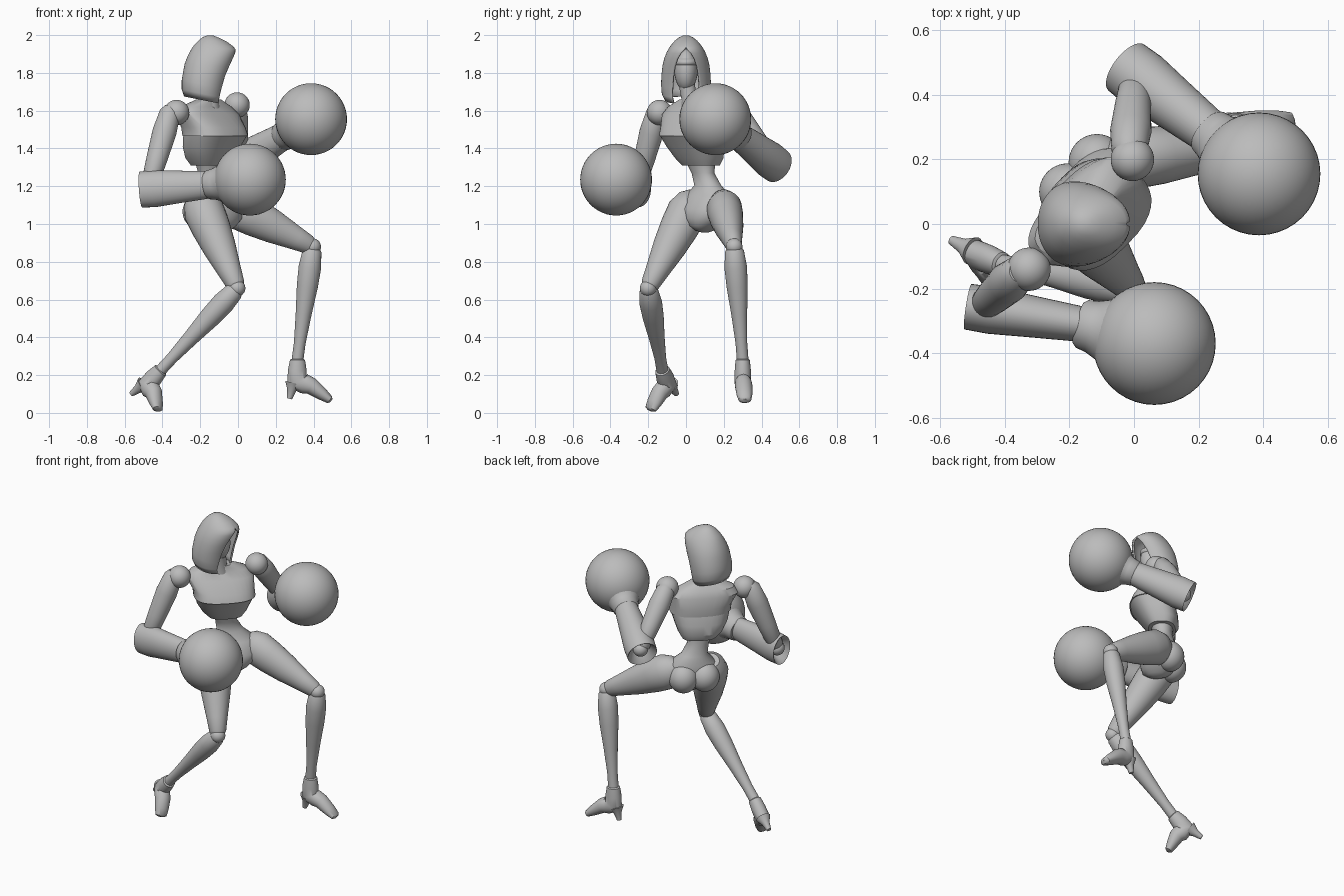
import bpy, bmesh, math
from mathutils import Vector

V = Vector
if "Cube" in bpy.data.objects:
    bpy.data.objects.remove(bpy.data.objects["Cube"])

grey = bpy.data.materials.new("plain_grey")
grey.use_nodes = True
grey.diffuse_color = (0.5, 0.5, 0.5, 1)
grey.node_tree.nodes["Principled BSDF"].inputs["Base Color"].default_value = (0.5, 0.5, 0.5, 1)

# torso axes: the body is turned between the front and its left
SIDE, FRONT, UP = V((0.7, 0.7, 0)), V((0.7, -0.7, 0)), V((0, 0, 1))


def finish(bm, name, angle=40):
    bmesh.ops.recalc_face_normals(bm, faces=bm.faces)
    mesh = bpy.data.meshes.new(name)
    bm.to_mesh(mesh)
    bm.free()
    mesh.materials.append(grey)
    obj = bpy.data.objects.new(name, mesh)
    bpy.context.collection.objects.link(obj)
    bpy.ops.object.select_all(action="DESELECT")
    bpy.context.view_layer.objects.active = obj
    obj.select_set(True)
    bpy.ops.object.shade_smooth_by_angle(angle=math.radians(angle))
    return obj


def loft(name, rings, power=2.0, sides=32, gaps=None, angle=40):
    """Skin rings of (centre, u axis, v axis, u radius, v radius); gaps leave a slit around +u."""
    bm = bmesh.new()
    loops = []
    for k, (c, u, v, a, b) in enumerate(rings):
        gap = gaps[k] if gaps else 0
        loop = []
        for i in range(sides):
            t = gap + (2 * math.pi - 2 * gap) * i / (sides - 1 if gaps else sides)
            p, q = math.cos(t), math.sin(t)
            p = math.copysign(abs(p) ** (2 / power), p)
            q = math.copysign(abs(q) ** (2 / power), q)
            loop.append(bm.verts.new(c + u * p * a + v * q * b))
        loops.append(loop)
    for lo, hi in zip(loops, loops[1:]):
        for i in range(sides - 1 if gaps else sides):
            j = (i + 1) % sides
            bm.faces.new((lo[i], lo[j], hi[j], hi[i]))
    if not gaps:
        bm.faces.new(loops[0])
    bm.faces.new(loops[-1])
    bmesh.ops.remove_doubles(bm, verts=bm.verts, dist=.0002)
    return finish(bm, name, angle)


def limb(name, a, b, profile, wide=1.0):
    """Straight turned limb; profile holds (position along, radius), wide scales it sideways."""
    a, b = V(a), V(b)
    d = (b - a).normalized()
    u = d.cross(UP).normalized()
    v = d.cross(u)
    return loft(name, [(a.lerp(b, t), u, v, r * wide, r) for t, r in profile])


def ball(name, c, r, scale=(1, 1, 1)):
    bm = bmesh.new()
    bmesh.ops.create_uvsphere(bm, u_segments=40, v_segments=24, radius=r)
    for w in bm.verts:
        w.co = V(c) + V([w.co[i] * scale[i] for i in range(3)])
    return finish(bm, name)


def torso(name, rows, power, angle=28):
    loft(name, [(V((x, y, z)), SIDE, FRONT, a, b) for x, y, z, a, b in rows], power, angle=angle)


# chest armour, upper plate and ribs
torso("chest_lower", [(-.15, .08, 1.31, .105, .08), (-.15, .07, 1.35, .135, .105),
                      (-.14, .05, 1.41, .162, .122), (-.12, .03, 1.47, .18, .135)], 2.6)
torso("chest_upper", [(-.12, .03, 1.465, .185, .138), (-.13, .035, 1.51, .185, .13),
                      (-.16, .04, 1.58, .205, .095), (-.17, .04, 1.62, .17, .072),
                      (-.155, .03, 1.66, .07, .05)], 2.6)
# waist and hips
torso("waist_and_pelvis", [(-.15, .075, 1.34, .09, .07), (-.15, .09, 1.27, .065, .055),
                           (-.14, .115, 1.205, .08, .06), (-.125, .115, 1.15, .14, .09),
                           (-.11, .1, 1.08, .165, .11), (-.1, .1, 1.03, .135, .105),
                           (-.095, .1, .99, .08, .09), (-.09, .1, .965, .04, .055),
                           (-.09, .1, .955, .012, .02)], 2.1, 60)
for side, s in (("left", 1), ("right", -1)):
    ball(side + "_buttock", V((-.16, .145, 1.065)) + SIDE * s * .065, .088, (1, 1, 1.05))

# neck, head and face mask
limb("neck", (-.15, .03, 1.6), (-.14, 0, 1.76), [(0, .06), (.4, .042), (1, .042)])
ball("head", (-.145, 0, 1.815), .075, (1.05, .82, 1.5))
ball("forehead_band", (-.14, 0, 1.855), .075, (1.05, .85, .45))

# hood with a pointed opening: height, back, front, half depth, slit half angle
HOOD = [(1.655, -.285, -.085, .112, .62), (1.69, -.298, -.08, .128, .6), (1.74, -.298, -.07, .132, .56),
        (1.79, -.292, -.053, .13, .52), (1.84, -.283, -.034, .124, .47), (1.88, -.268, -.02, .114, .38),
        (1.91, -.253, -.012, .102, .24), (1.93, -.241, -.012, .091, .08), (1.945, -.23, -.025, .081, 0),
        (1.97, -.207, -.06, .06, 0), (1.988, -.185, -.1, .037, 0), (1.998, -.16, -.13, .015, 0)]
hood = loft("hood", [(V(((back + front) / 2, 0, z)), V((1, 0, -.2 if z < 1.75 else -.05)), V((0, 1, 0)),
                      (front - back) / 2, b) for z, back, front, b, g in HOOD],
            2.1, 64, [row[-1] for row in HOOD], 50)
shell = hood.modifiers.new("thickness", "SOLIDIFY")
shell.thickness = .01

# arms: shoulder, elbow, wrist, glove, cuff width
ARMS = {"left": ((-.005, .2, 1.63), (.005, .462, 1.325), (.24, .28, 1.465), (.387, .155, 1.555), .95),
        "right": ((-.325, -.14, 1.59), (-.475, -.262, 1.185), (-.15, -.312, 1.208), (.063, -.37, 1.235), .75)}
for side, (shoulder, elbow, wrist, glove, wide) in ARMS.items():
    ball(side + "_shoulder", shoulder, .067)
    out = V((-.035, -.015, 0)) if side == "right" else V((-.01, .03, 0))
    limb(side + "_upper_arm", V(shoulder) + out, elbow,
         [(-.07, .035), (0, .055), (.25, .064), (.6, .056), (.95, .045), (1, .03)])
    ball(side + "_elbow", elbow, .045)
    # hollow cuff at the elbow end
    limb(side + "_forearm", elbow, wrist,
         [(.12, .04), (-.11, .088), (-.12, .095), (.1, .098), (.5, .086), (1, .072)], wide)
    limb(side + "_glove_cuff", wrist, glove,
         [(-.1, .066), (-.05, .076), (.1, .082), (.25, .095), (.45, .13)])
    ball(side + "_glove", glove, .19)

# legs: hip, knee, ankle, toe, heel tip, thigh width
LEGS = {"left": ((-.02, .2, 1.09), (.395, .255, .88), (.315, .30, .28), (.485, .312, .07), (.272, .3, .075), .87),
        "right": ((-.19, .02, 1.09), (-.005, -.2, .66), (-.41, -.125, .225), (-.425, -.187, .02), (-.565, -.05, .1), 1)}
for side, (*points, wide) in LEGS.items():
    hip, knee, ankle, toe, heel = map(V, points)
    limb(side + "_thigh", hip, knee,
         [(-.15, .05), (-.08, .085), (.05, .108), (.25, .103), (.5, .088), (.8, .062), (.95, .05), (1, .035)], wide)
    ball(side + "_knee", knee, .044)
    limb(side + "_shin", knee, ankle,
         [(.0, .035), (.04, .05), (.18, .06), (.35, .056), (.6, .042), (.85, .031), (1, .031)])
    # high heeled shoe
    back = ankle.lerp(heel, .45) + (toe - ankle) * .1
    ball_of_foot = back * .42 + toe * .43 + ankle * .15
    along = (toe - heel).normalized()
    across = along.cross(ankle - heel).normalized()
    path = [(ankle + (ankle - back) * .05, .03, .032), (ankle, .038, .04), (ankle.lerp(back, .5), .043, .05),
            (back, .044, .058), (back.lerp(ball_of_foot, .5), .045, .053),
            (ball_of_foot, .046, .045), (ball_of_foot.lerp(toe, .6), .042, .033),
            (toe, .034, .022), (toe.lerp(ball_of_foot, -.08), .018, .011)]
    rings = []
    for i, (c, a, b) in enumerate(path):
        d = (path[min(i + 1, len(path) - 1)][0] - path[max(i - 1, 0)][0]).normalized()
        rings.append((c, across, across.cross(d).normalized(), a, b))
    loft(side + "_shoe", rings)
    limb(side + "_heel", back.lerp(heel, .1) - along * .015, heel, [(0, .045), (.45, .024), (1, .014)])
